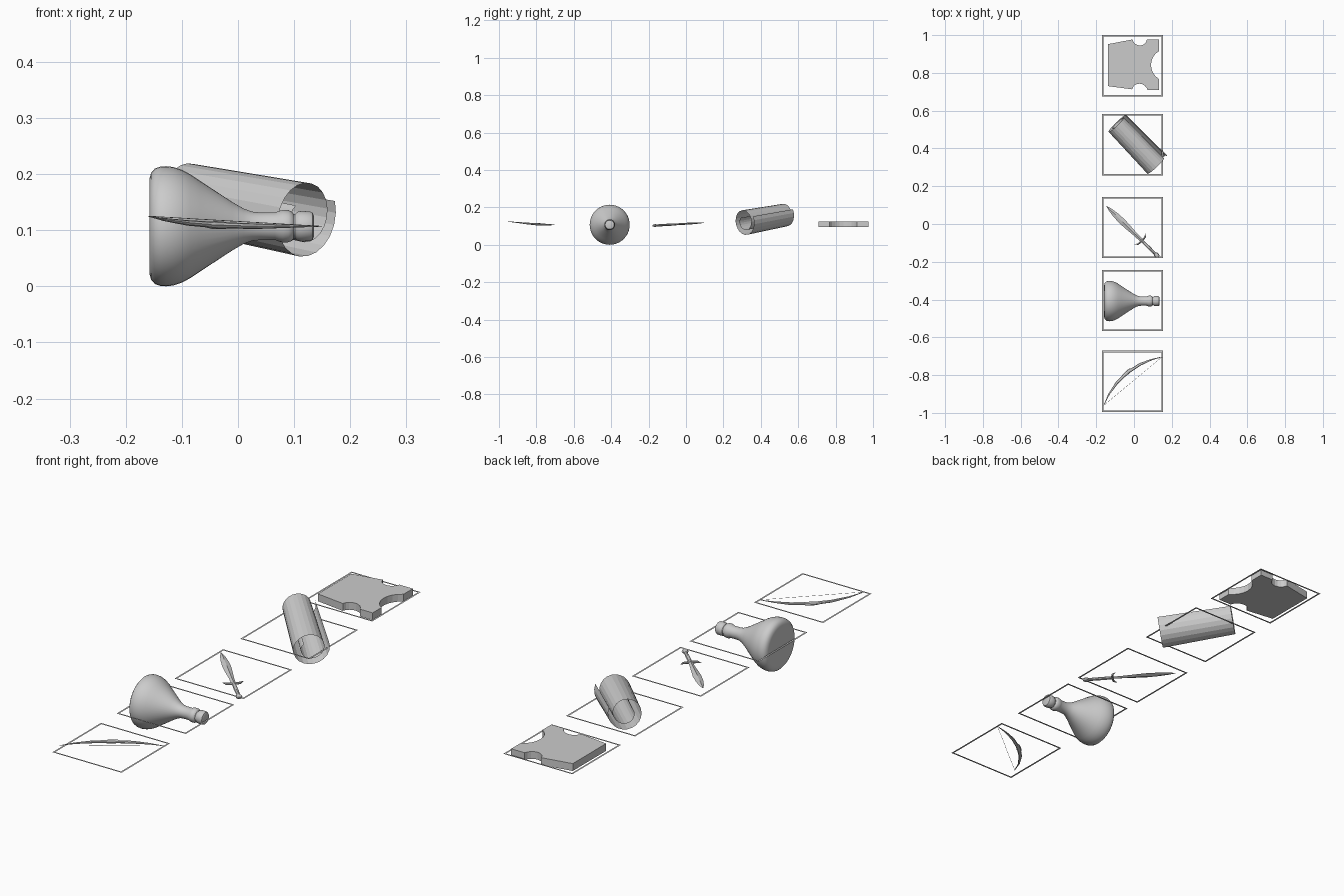
import bpy, math
from mathutils import Vector

if "Cube" in bpy.data.objects:
    bpy.data.objects.remove(bpy.data.objects["Cube"])

Z = 0.107  # common centre height


def make(name, verts, faces, smooth=None):
    me = bpy.data.meshes.new(name)
    me.from_pydata([tuple(v) for v in verts], [], faces)
    me.update()
    ob = bpy.data.objects.new(name, me)
    bpy.context.collection.objects.link(ob)
    if smooth:
        bpy.ops.object.select_all(action='DESELECT')
        ob.select_set(True)
        bpy.context.view_layer.objects.active = ob
        bpy.ops.object.shade_smooth_by_angle(angle=math.radians(smooth))
    return ob


def loft(name, rings, closed=True, caps=True, smooth=None):
    """Skin a list of equal-length rings."""
    n = len(rings[0])
    verts = [v for r in rings for v in r]
    faces = []
    for i in range(len(rings) - 1):
        for j in range(n if closed else n - 1):
            k = (j + 1) % n
            faces.append((i*n + j, i*n + k, (i+1)*n + k, (i+1)*n + j))
    if caps:
        faces.append(tuple(reversed(range(n))))
        faces.append(tuple(range((len(rings)-1)*n, len(rings)*n)))
    return make(name, verts, faces, smooth)


def tube(name, pts, sizes, n=8, up=Vector((0, 0, 1)), smooth=None):
    """Elliptical tube along a path; sizes are (half width, half height)."""
    pts = [Vector(p) for p in pts]
    rings = []
    for i, p in enumerate(pts):
        t = (pts[min(i+1, len(pts)-1)] - pts[max(i-1, 0)]).normalized()
        s = t.cross(up).normalized()
        u = s.cross(t)
        w, h = sizes[i]
        rings.append([p + s*w*math.cos(2*math.pi*k/n) + u*h*math.sin(2*math.pi*k/n)
                      for k in range(n)])
    return loft(name, rings, smooth=smooth)


# Flat square frames
x0, x1, w = -0.17, 0.153, 0.008
for name, yc in (("armor", 0.838), ("scroll", 0.42), ("sword", -0.019),
                 ("bottle", -0.405), ("bow", -0.833)):
    y0, y1 = yc - 0.162, yc + 0.162
    v = [(x0, y0, Z), (x1, y0, Z), (x1, y1, Z), (x0, y1, Z),
         (x0+w, y0+w, Z), (x1-w, y0+w, Z), (x1-w, y1-w, Z), (x0+w, y1-w, Z)]
    make(name + "_frame", v, [(i, (i+1) % 4, 4 + (i+1) % 4, 4 + i) for i in range(4)])


# Armor plate: outline with neck and arm notches
def arc(a, b, m, n=8):
    """Circle arc points from a to b passing through m."""
    a, b, m = Vector(a), Vector(b), Vector(m)
    c, h = (a + b) / 2, (b - a).length / 2
    d = (m - c).length
    dirn, along = (m - c).normalized(), (b - a).normalized()
    r = (h*h + d*d) / (2*d)
    o = c + dirn*(d - r)
    half = math.atan2(h, r - d)
    return [o + dirn*r*math.cos(t) + along*r*math.sin(t)
            for t in (-half + 2*half*i/n for i in range(n + 1))]


outline = [Vector((-0.138, 0.952))]
outline += arc((-0.008, 0.977), (0.069, 0.977), (0.031, 0.945))
outline += [Vector((0.132, 0.977))]
outline += arc((0.132, 0.915), (0.132, 0.768), (0.09, 0.842))
outline += [Vector((0.132, 0.709))]
outline += arc((0.072, 0.709), (-0.01, 0.713), (0.03, 0.743))
outline += [Vector((-0.138, 0.73))]
outline.reverse()
loft("armor_plate", [[(p.x, p.y, z) for p in outline] for z in (0.094, 0.125)])

# Rolled scroll: spiral sheet swept along a tilted axis
far, near = Vector((-0.09, 0.53, 0.164)), Vector((0.12, 0.312, 0.124))
axis = (near - far).normalized()
side = axis.cross(Vector((0, 0, 1))).normalized() * -1
if side.x < 0:
    side.negate()
up = Vector((0, 0, 1)) - axis*axis.z
up.normalize()
rings = []
for c, scale in ((far, 0.94), (near, 1.03)):
    ring = []
    for i in range(37):
        t = i / 36
        a = math.radians(22 - 600*t)
        r = (0.073 - 0.041*t**1.5) * scale
        ring.append(c + side*r*math.cos(a) + up*r*math.sin(a))
    rings.append(ring)
loft("scroll_sheet", rings, closed=False, caps=False)

# Sword laid along the frame diagonal
tip, end = Vector((-0.147, 0.096, 0.118)), Vector((0.131, -0.176, 0.102))
d = (end - tip).normalized()
cross = d.cross(Vector((0, 0, 1))).normalized()


def along(ss):
    return [tip + d*s for s in ss]


tube("sword_blade", along([0, 0.03, 0.07, 0.12, 0.17, 0.22, 0.262]),
     [(0.0005, 0.0005), (0.009, 0.003), (0.0145, 0.0045), (0.017, 0.005),
      (0.014, 0.005), (0.01, 0.005), (0.009, 0.005)], n=4)
tube("sword_guard", [tip + d*(0.262 + o) + cross*c for c, o in
                     ((-0.04, -0.012), (-0.028, 0), (0, 0.003), (0.028, 0), (0.04, -0.012))],
     [(0.001, 0.001), (0.004, 0.005), (0.006, 0.006), (0.004, 0.005), (0.001, 0.001)])
tube("sword_grip", along([0.262, 0.28, 0.32, 0.365]),
     [(0.007, 0.006), (0.008, 0.006), (0.0085, 0.006), (0.007, 0.006)])
tube("sword_pommel", along([0.362, 0.367, 0.376, 0.384, 0.388]),
     [(0.007, 0.005), (0.012, 0.007), (0.013, 0.008), (0.01, 0.006), (0.004, 0.003)])

# Bottle: profile (x, radius) turned around a horizontal axis
profile = [(-0.158, 0.075), (-0.158, 0.084), (-0.155, 0.095), (-0.148, 0.103), (-0.138, 0.1065),
           (-0.128, 0.107), (-0.115, 0.1055), (-0.1, 0.1005), (-0.085, 0.0925),
           (-0.068, 0.081), (-0.01, 0.043), (0.01, 0.0315), (0.025, 0.026),
           (0.04, 0.0245), (0.066, 0.0245), (0.073, 0.027), (0.08, 0.029),
           (0.09, 0.0285), (0.096, 0.026), (0.099, 0.022), (0.102, 0.022),
           (0.106, 0.0255), (0.112, 0.027), (0.128, 0.0265), (0.133, 0.024), (0.135, 0.019)]
N = 40
loft("bottle", [[(x, -0.408 + r*math.cos(2*math.pi*k/N), Z + r*math.sin(2*math.pi*k/N))
                 for k in range(N)] for x, r in profile], smooth=40)

# Bow limbs, grip and string
bow = [(-0.16, -0.96, 0.125), (-0.132, -0.9, 0.119), (-0.09, -0.84, 0.113),
       (-0.037, -0.788, 0.109), (0.032, -0.743, 0.107), (0.09, -0.719, 0.107),
       (0.149, -0.703, 0.107)]
tube("bow_limbs", bow, [(r, r*0.7) for r in (0.001, 0.004, 0.007, 0.008, 0.007, 0.004, 0.001)])
g = [Vector(bow[3]) + Vector((0.74, 0.66, -0.03))*t for t in (-0.028, -0.012, 0.012, 0.028)]
tube("bow_grip", g, [(0.008, 0.005), (0.01, 0.007), (0.01, 0.007), (0.008, 0.005)])
tube("bow_string", [bow[0], bow[-1]], [(0.0006, 0.0006)]*2, n=4)
